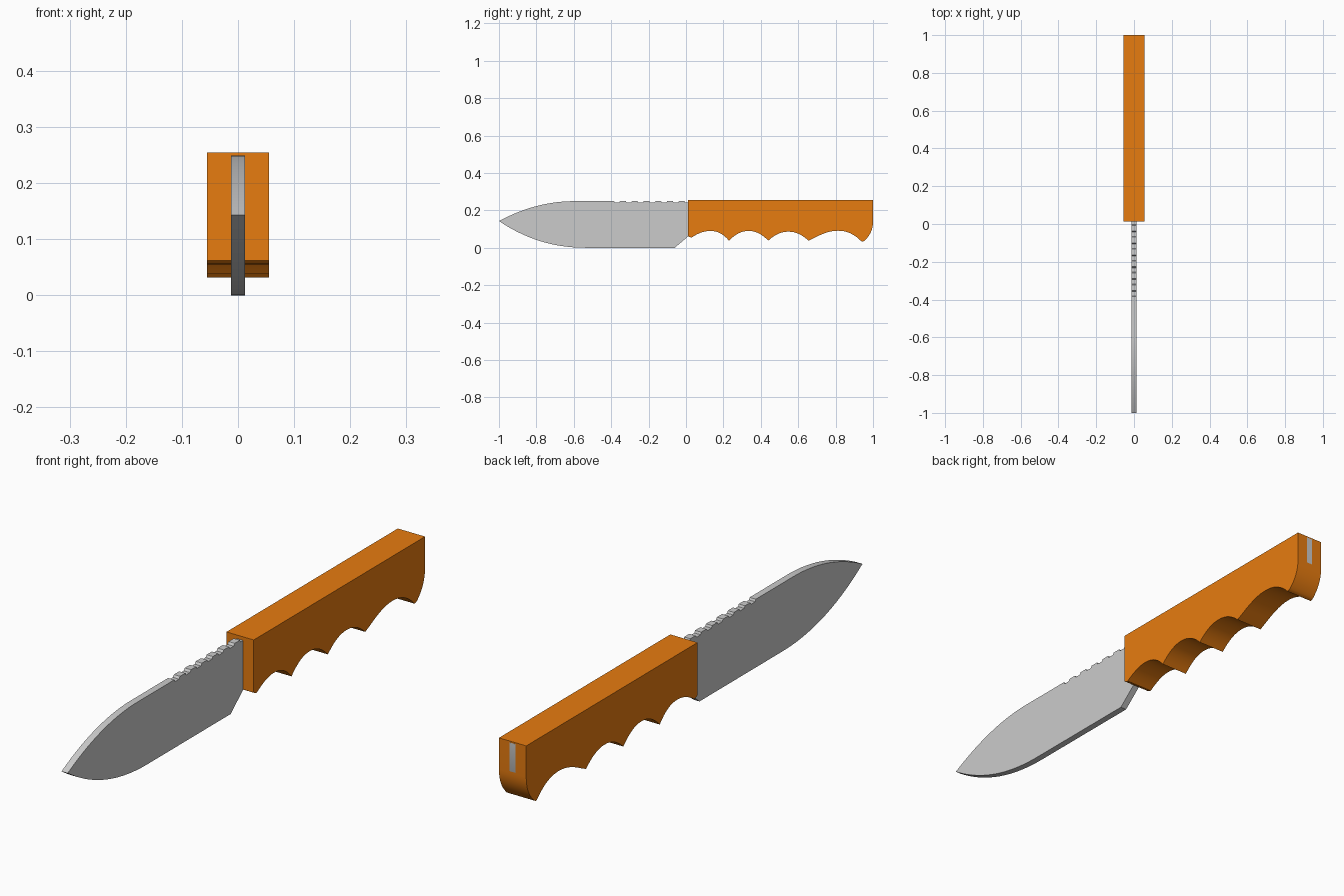
import bpy, bmesh, math

if "Cube" in bpy.data.objects:
    bpy.data.objects.remove(bpy.data.objects["Cube"])


def bezier(a, b, c, n=14):
    """Points of a quadratic curve in the side (y, z) plane."""
    return [tuple((1-t)**2*p + 2*t*(1-t)*q + t*t*r for p, q, r in zip(a, b, c))
            for t in (i/n for i in range(n + 1))]


def plate(name, profile, half_width):
    """Extrude a (y, z) outline symmetrically along x."""
    bm = bmesh.new()
    face = bm.faces.new([bm.verts.new((-half_width, y, z)) for y, z in profile])
    ext = bmesh.ops.extrude_face_region(bm, geom=[face])
    verts = [v for v in ext["geom"] if isinstance(v, bmesh.types.BMVert)]
    bmesh.ops.translate(bm, vec=(2*half_width, 0, 0), verts=verts)
    bmesh.ops.recalc_face_normals(bm, faces=bm.faces)
    mesh = bpy.data.meshes.new(name)
    bm.to_mesh(mesh)
    bm.free()
    obj = bpy.data.objects.new(name, mesh)
    bpy.context.collection.objects.link(obj)
    bpy.context.view_layer.objects.active = obj
    obj.select_set(True)
    bpy.ops.object.shade_smooth_by_angle(angle=math.radians(30))
    obj.select_set(False)
    return obj


# Blade: curved spine, thumb notches, full tang, ramped heel, curved belly
blade = bezier((-1, 0.143), (-0.8, 0.249), (-0.6, 0.249))
for k in range(7):
    y = -0.385 + 0.063*k
    blade += [(y, 0.249), (y + 0.004, 0.241), (y + 0.027, 0.241), (y + 0.033, 0.249)]
blade += [(1.0005, 0.249), (1.0005, 0.145), (0.985, 0.11), (0.07, 0.11),
          (0.02, 0.068), (-0.06, 0)]
blade += bezier((-0.54, 0), (-0.79, 0), (-1, 0.143))[:-1]
plate("blade", blade, 0.0125)

# Handle: straight top, finger grooves along the bottom, rounded pommel
handle = [(1, 0.254), (0.012, 0.254), (0.012, 0.062), (0.02, 0.057)]
grooves = [(0.03, 0.055, 0.23, 0.038, 0.090, 1.0),
           (0.23, 0.038, 0.44, 0.038, 0.090, 1.0),
           (0.44, 0.038, 0.655, 0.038, 0.086, 1.0),
           (0.655, 0.038, 0.94, 0.032, 0.091, 0.85)]
steps = 16
for y0, z0, y1, z1, peak, skew in grooves:
    for i in range(steps):
        t = i/steps
        base = z0 + (z1 - z0)*t
        arch = 1 - abs(2*t - 1)**2.1
        handle.append((y0 + (y1 - y0)*t**skew, base + (peak - base)*arch))
handle += [(0.94, 0.032), (0.947, 0.033)]
handle += bezier((0.955, 0.038), (1, 0.08), (1, 0.14), 10)
grip = plate("handle", handle, 0.055)

orange = bpy.data.materials.new("handle_orange")
orange.diffuse_color = (0.8, 0.2, 0.005, 1)
orange.use_nodes = True
orange.node_tree.nodes["Principled BSDF"].inputs["Base Color"].default_value = orange.diffuse_color
grip.data.materials.append(orange)
